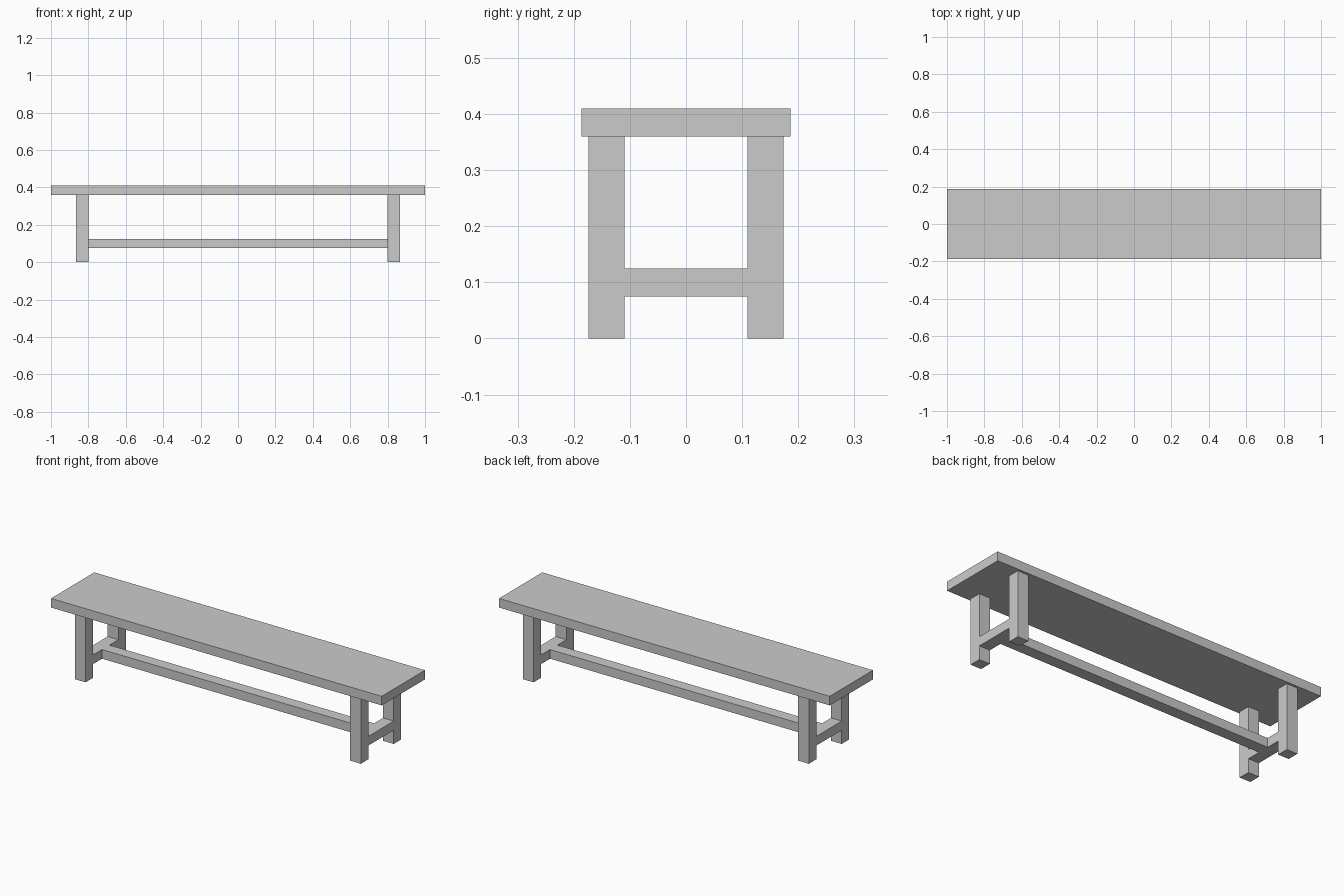
import bpy

if "Cube" in bpy.data.objects:
    bpy.data.objects.remove(bpy.data.objects["Cube"])


def box(name, x, y, z):
    """Box spanning the given (low, high) ranges."""
    bpy.ops.mesh.primitive_cube_add(
        size=1, location=[(a + b) / 2 for a, b in (x, y, z)])
    obj = bpy.context.object
    obj.name = name
    obj.scale = [b - a for a, b in (x, y, z)]
    bpy.ops.object.transform_apply(location=False, rotation=False, scale=True)
    return obj


LEG_IN, LEG_OUT = 0.80, 0.865      # leg extent along x
LEG_Y_IN, LEG_Y_OUT = 0.11, 0.174  # leg extent along y
SEAT_BOTTOM, SEAT_TOP = 0.36, 0.41
RAIL_Z = (0.075, 0.125)

# Seat plank
box("seat", (-1, 1), (-0.1865, 0.1865), (SEAT_BOTTOM, SEAT_TOP))

# Four legs and the short rail at each end
for side, s in (("left", -1), ("right", 1)):
    xs = sorted((s * LEG_IN, s * LEG_OUT))
    for end, e in (("front", -1), ("back", 1)):
        ys = sorted((e * LEG_Y_IN, e * LEG_Y_OUT))
        box(f"{end}_{side}_leg", xs, ys, (0, SEAT_BOTTOM))
    box(f"{side}_cross_rail", xs, (-LEG_Y_IN, LEG_Y_IN), RAIL_Z)

# Long stretcher joining the two cross rails
box("long_stretcher", (-LEG_IN, LEG_IN), (-0.032, 0.032), RAIL_Z)
